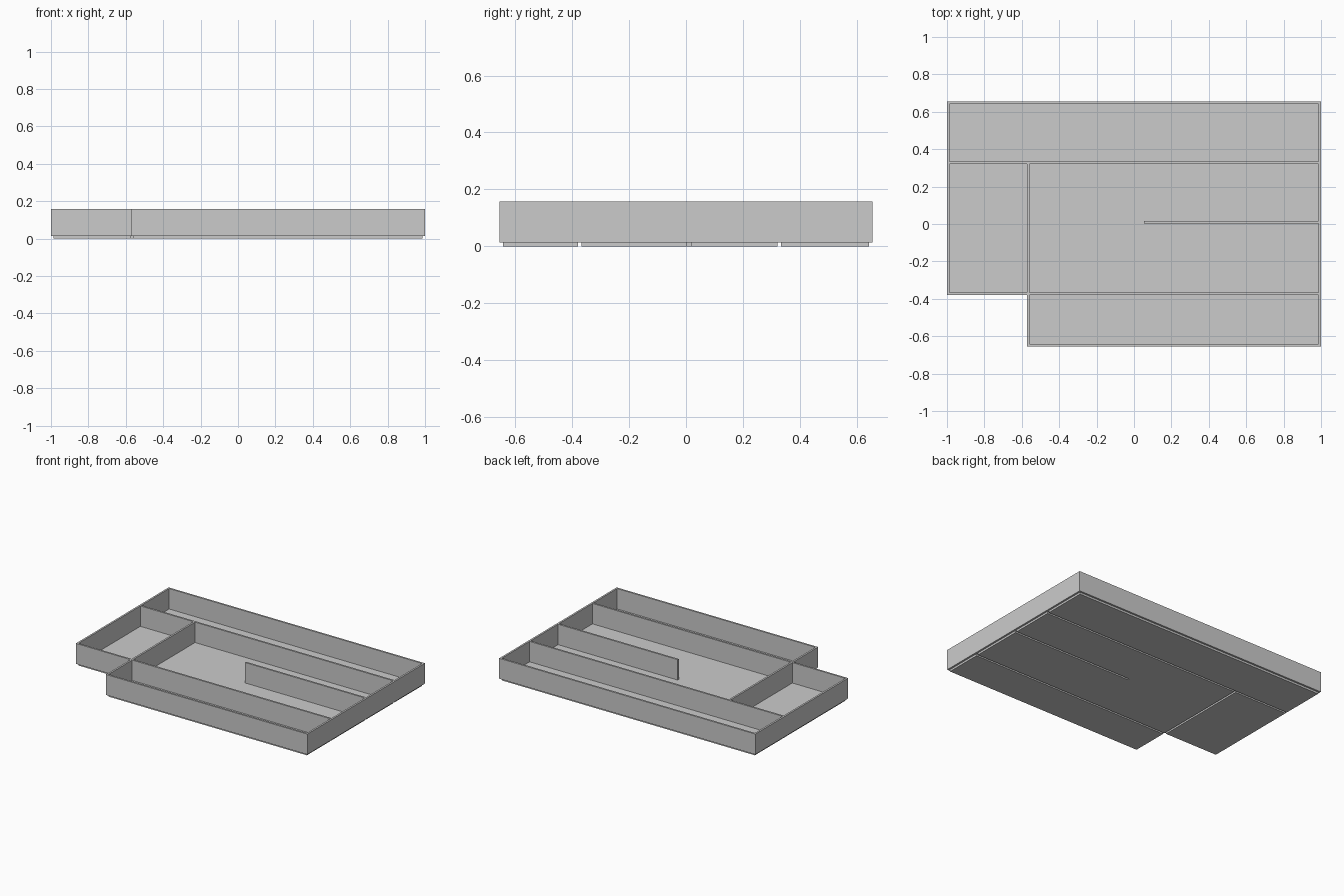
import bpy, bmesh

if "Cube" in bpy.data.objects:
    bpy.data.objects.remove(bpy.data.objects["Cube"])

T = 0.013                        # wall thickness
FLOOR_TOP, RIM = 0.014, 0.158    # heights
L, R, F, B = -1.0, 1.0, -0.655, 0.655
XD, YB, YF = -0.573, 0.321, -0.380   # near edges of the dividers
XS, YS = 0.053, 0.004                # stub divider start and near edge


def prism(name, rects, z0, z1):
    """One clean solid whose footprint is the union of (x0, x1, y0, y1) rectangles."""
    xs = sorted({v for r in rects for v in r[:2]})
    ys = sorted({v for r in rects for v in r[2:]})
    bm = bmesh.new()
    grid = {}

    def vert(i, j):
        if (i, j) not in grid:
            grid[i, j] = bm.verts.new((xs[i], ys[j], z0))
        return grid[i, j]

    for i in range(len(xs) - 1):
        for j in range(len(ys) - 1):
            cx, cy = (xs[i] + xs[i + 1]) / 2, (ys[j] + ys[j + 1]) / 2
            if any(a < cx < b and c < cy < d for a, b, c, d in rects):
                bm.faces.new((vert(i, j), vert(i + 1, j), vert(i + 1, j + 1), vert(i, j + 1)))
    base = bm.faces[:]
    ext = bmesh.ops.extrude_face_region(bm, geom=base, use_keep_orig=True)
    for v in ext["geom"]:
        if isinstance(v, bmesh.types.BMVert):
            v.co.z = z1
    bmesh.ops.recalc_face_normals(bm, faces=bm.faces[:])
    mesh = bpy.data.meshes.new(name)
    bm.to_mesh(mesh)
    bm.free()
    obj = bpy.data.objects.new(name, mesh)
    bpy.context.collection.objects.link(obj)
    return obj


# Outer walls and dividers, joined in one solid
prism("tray_walls", [
    (L, R, B - T, B),               # back wall
    (XD, R, F, F + T),              # front wall
    (R - T, R, F, B),               # right wall
    (L, L + T, YF, B),              # left wall
    (L, R, YB, YB + T),             # back divider
    (L, R, YF, YF + T),             # front divider
    (XD, XD + T, F, YB + T),        # cross divider
    (XS, R, YS, YS + T),            # stub divider
], FLOOR_TOP, RIM)

# Floor panels fit between the walls, leaving slots beneath them
prism("back_floor", [(L + T, R - T, YB + T, B - T)], 0, FLOOR_TOP)
prism("left_floor", [(L + T, XD, YF + T, YB)], 0, FLOOR_TOP)
prism("front_floor", [(XD + T, R - T, F + T, YF)], 0, FLOOR_TOP)
prism("middle_floor", [
    (XD + T, XS, YF + T, YB),
    (XS, R - T, YF + T, YS),
    (XS, R - T, YS + T, YB),
], 0, FLOOR_TOP)
